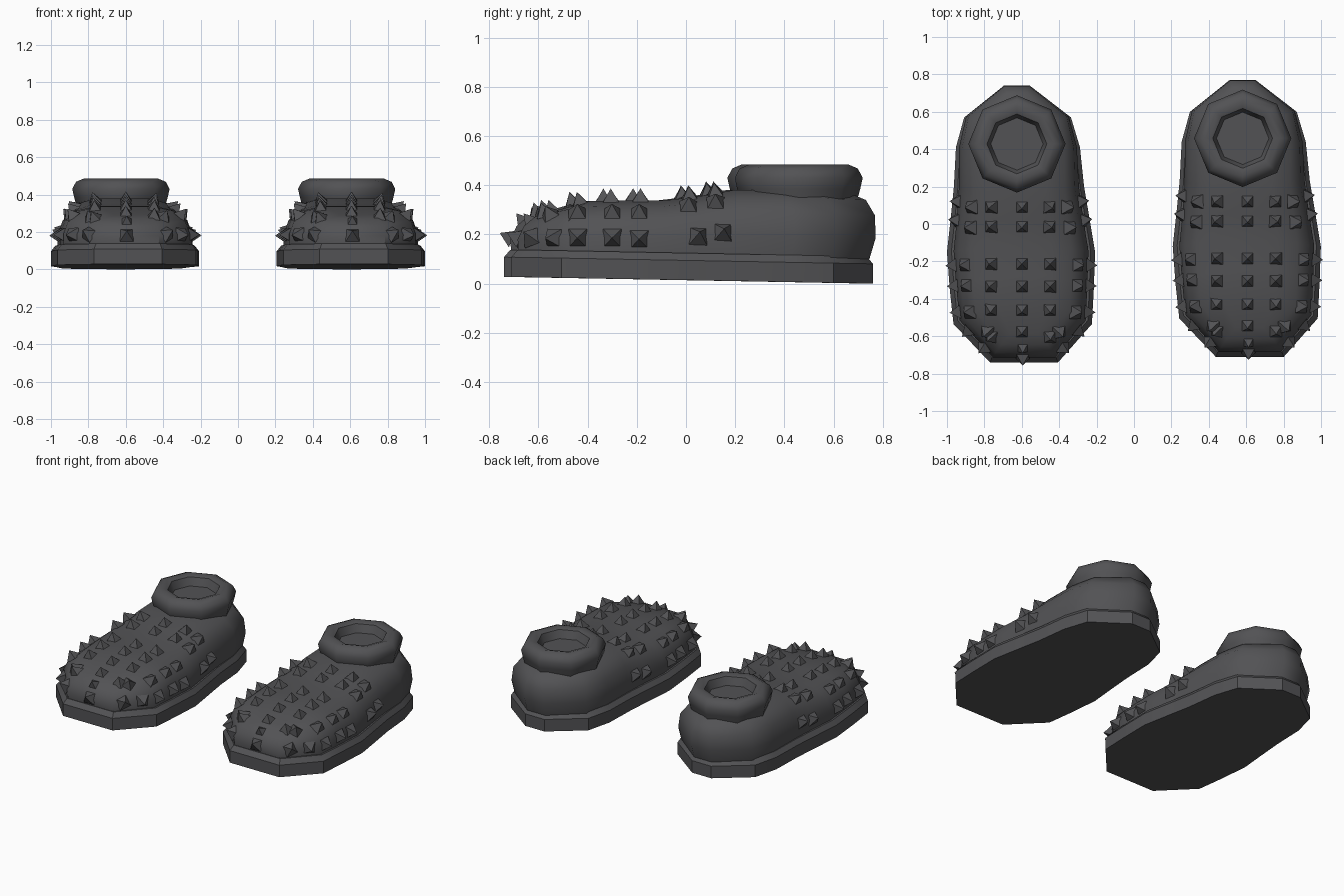
import bpy, bmesh, math
from mathutils import Vector
from mathutils.bvhtree import BVHTree

if "Cube" in bpy.data.objects:
    bpy.data.objects.remove(bpy.data.objects["Cube"])

mat = bpy.data.materials.new("charcoal grey")
mat.diffuse_color = (0.085, 0.085, 0.09, 1)
mat.use_nodes = True
mat.node_tree.nodes["Principled BSDF"].inputs["Base Color"].default_value = mat.diffuse_color
SECOND_SHOE = Vector((1.207, 0.03, 0))

# outline stations of the first shoe, toe to heel: y, left x, right x, upper height
STATIONS = [
    (-0.74, -0.77, -0.406, 0.29), (-0.535, -0.965, -0.225, 0.335),
    (-0.35, -0.985, -0.215, 0.338), (-0.15, -1.0, -0.208, 0.338),
    (0.03, -0.98, -0.238, 0.355), (0.20, -0.963, -0.267, 0.38),
    (0.41, -0.952, -0.289, 0.38), (0.57, -0.908, -0.337, 0.375),
    (0.73, -0.697, -0.556, 0.37)]
N = len(STATIONS)


def tilt(y):
    return 0.014 - 0.0185 * y


def finish(name, bm, smooth):
    """Make the part and its linked twin on the second shoe."""
    bmesh.ops.recalc_face_normals(bm, faces=bm.faces)
    me = bpy.data.meshes.new(name)
    bm.to_mesh(me)
    me.materials.append(mat)
    first = bpy.data.objects.new("left_" + name, me)
    bpy.context.collection.objects.link(first)
    if smooth:
        bpy.ops.object.select_all(action='DESELECT')
        first.select_set(True)
        bpy.context.view_layer.objects.active = first
        bpy.ops.object.shade_smooth_by_angle(angle=math.radians(smooth))
    second = first.copy()
    second.name = "right_" + name
    second.location = SECOND_SHOE
    bpy.context.collection.objects.link(second)


def ring(bm, place):
    """One closed loop: up the left side, back down the right side."""
    left = [bm.verts.new(place(s, s[1])) for s in STATIONS]
    right = [bm.verts.new(place(s, s[2])) for s in STATIONS]
    return left + right[::-1]


def bridge(bm, a, b):
    n = len(a)
    for i in range(n):
        j = (i + 1) % n
        bm.faces.new((a[i], a[j], b[j], b[i]))


def cap(bm, r):
    for i in range(N - 1):
        bm.faces.new((r[i], r[i + 1], r[-2 - i], r[-1 - i]))


# sole: straight wall with a chamfered top edge
bm = bmesh.new()
rings = []
for s, t, z in [(1, 1, 0), (1, 1, 0.08), (0.94, 0.965, 0.11)]:
    def sole_point(st, x, s=s, t=t, z=z):
        cx = (st[1] + st[2]) / 2
        return (cx + s * (x - cx), st[0] * t, z + tilt(st[0]))
    rings.append(ring(bm, sole_point))
for a, b in zip(rings, rings[1:]):
    bridge(bm, a, b)
cap(bm, rings[0])
cap(bm, rings[-1])
finish("sole", bm, 35)

# upper: rings shrinking toward the ridge, fuller around the heel
bm = bmesh.new()
rings = []
for s, t, f, heel in [(0.91, 0.96, 0, 0.02), (0.91, 0.965, 0.32, 0.05),
                      (0.84, 0.93, 0.66, 0.08), (0.68, 0.87, 0.89, 0.09),
                      (0.40, 0.79, 1.0, 0.07)]:
    def upper_point(st, x, s=s, t=t, f=f, heel=heel):
        b = heel * min(1, max(0, (st[0] - 0.1) / 0.4))
        cx = (st[1] + st[2]) / 2
        z0 = 0.10 + tilt(st[0])
        return (cx + (s + b) * (x - cx), st[0] * (t + b), z0 + f * (st[3] - z0))
    rings.append(ring(bm, upper_point))
for a, b in zip(rings, rings[1:]):
    bridge(bm, a, b)
cap(bm, rings[-1])
bmesh.ops.recalc_face_normals(bm, faces=bm.faces)
surface = BVHTree.FromBMesh(bm)
finish("upper", bm, 50)

# ankle collar: eight-sided padded ring with a shallow floor
bm = bmesh.new()
loops = []
for r, z in [(0.235, 0.33), (0.25, 0.385), (0.26, 0.43), (0.24, 0.468),
             (0.20, 0.485), (0.16, 0.472), (0.14, 0.42)]:
    loops.append([bm.verts.new((-0.626 + r * math.cos(k * math.pi / 4),
                                0.428 + r * math.sin(k * math.pi / 4), z))
                  for k in range(8)])
for a, b in zip(loops, loops[1:]):
    bridge(bm, a, b)
bm.faces.new(loops[-1])
finish("ankle_collar", bm, 50)

# pyramid studs, seated on the upper by casting rays at it
bm = bmesh.new()


def stud(origin, direction, half=0.037, height=0.05):
    p, n, _, _ = surface.ray_cast(Vector(origin), Vector(direction).normalized())
    if p is None:
        return
    if n.dot(Vector(direction)) > 0:
        n = -n
    axis = Vector((1, 0, 0)) if abs(n.x) < 0.6 else Vector((0, 1, 0))
    u = (axis - n * axis.dot(n)).normalized()
    v = n.cross(u)
    base = [bm.verts.new(p - n * 0.008 + (u * a + v * b) * half)
            for a, b in ((-1, -1), (1, -1), (1, 1), (-1, 1))]
    tip = bm.verts.new(p + n * height)
    for i in range(4):
        bm.faces.new((base[i], base[(i + 1) % 4], tip))
    bm.faces.new(base[::-1])


# top rows
for y in (0.09, -0.015, -0.215, -0.335, -0.46, -0.575):
    for x in (-0.765, -0.6, -0.45):
        dy = -0.03 if y < -0.5 and x != -0.6 else 0
        stud((x, y + dy, 1), (0, 0, -1), 0.034)
# side rows, upper and lower, on both sides
SIDE = [(-0.58, 0.275), (-0.47, 0.285), (-0.33, 0.285), (-0.22, 0.285),
        (-0.02, 0.315), (0.09, 0.33),
        (-0.66, 0.19), (-0.57, 0.185), (-0.47, 0.185), (-0.33, 0.185),
        (-0.22, 0.18), (0.02, 0.195), (0.12, 0.21)]
for y, z in SIDE:
    for side in (-1, 1):
        stud((-0.6 + side, y, z), (-side, 0, 0))
# toe tip
stud((-0.595, -1, 0.185), (0, 1, 0))
stud((-0.595, -1, 0.255), (0, 1, 0), 0.03, 0.04)
finish("studs", bm, 0)
